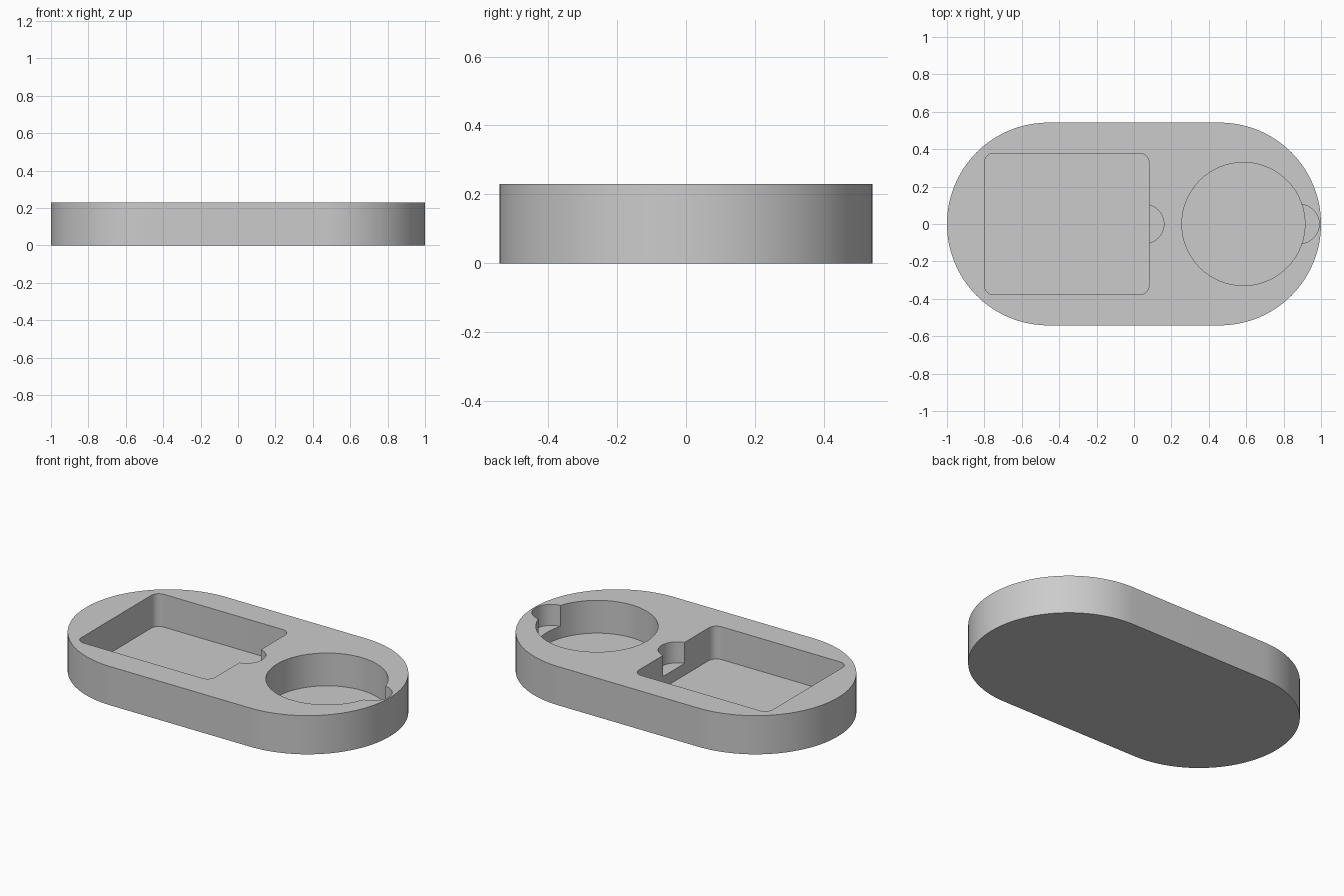
import bpy, bmesh, math

if "Cube" in bpy.data.objects:
    bpy.data.objects.remove(bpy.data.objects["Cube"], do_unlink=True)

HEIGHT = 0.23
POCKET_FLOOR = 0.035
NOTCH_FLOOR = 0.105
ABOVE = HEIGHT + 0.1

grey = bpy.data.materials.new("plain grey")
grey.use_nodes = True
colour = (0.6, 0.6, 0.6, 1)
grey.diffuse_color = colour
grey.node_tree.nodes["Principled BSDF"].inputs["Base Color"].default_value = colour


def rounded_block(name, cx, cy, half_x, half_y, radius, z0, z1, steps=24):
    """Upright prism with a rounded-rectangle outline; full radius gives a round."""
    bm = bmesh.new()
    outline = []
    corners = [(1, 1), (-1, 1), (-1, -1), (1, -1)]
    for quarter, (sx, sy) in enumerate(corners):
        for i in range(steps + 1):
            a = (quarter + i / steps) * math.pi / 2
            outline.append(bm.verts.new((
                cx + sx * (half_x - radius) + radius * math.cos(a),
                cy + sy * (half_y - radius) + radius * math.sin(a), z0)))
    bmesh.ops.remove_doubles(bm, verts=outline, dist=1e-5)
    bm.verts.ensure_lookup_table()
    base = bm.faces.new(bm.verts[:])
    top = bmesh.ops.extrude_face_region(bm, geom=[base])["geom"]
    bmesh.ops.translate(bm, vec=(0, 0, z1 - z0),
                        verts=[v for v in top if isinstance(v, bmesh.types.BMVert)])
    bmesh.ops.recalc_face_normals(bm, faces=bm.faces[:])
    mesh = bpy.data.meshes.new(name)
    bm.to_mesh(mesh)
    bm.free()
    mesh.materials.append(grey)
    obj = bpy.data.objects.new(name, mesh)
    bpy.context.collection.objects.link(obj)
    return obj


def round_block(name, cx, radius, z0):
    return rounded_block(name, cx, 0, radius, radius, radius, z0, ABOVE)


# Tray body with rounded ends
tray = rounded_block("tray", 0, 0, 1, 0.542, 0.542, 0, HEIGHT, steps=32)

# Recesses: square pocket, round pocket and a shallower finger notch beside each
cutters = [
    rounded_block("square_pocket", -0.36, 0, 0.44, 0.378, 0.05,
                  POCKET_FLOOR, ABOVE, steps=8),
    round_block("round_pocket", 0.585, 0.329, POCKET_FLOOR),
    round_block("square_pocket_notch", 0.0555, 0.1045, NOTCH_FLOOR),
    round_block("round_pocket_notch", 0.8855, 0.1045, NOTCH_FLOOR),
]

bpy.ops.object.select_all(action="DESELECT")
tray.select_set(True)
bpy.context.view_layer.objects.active = tray
for cutter in cutters:
    cutter.hide_render = True
    cut = tray.modifiers.new(cutter.name, "BOOLEAN")
    cut.operation = "DIFFERENCE"
    cut.solver = "EXACT"
    cut.object = cutter
    bpy.ops.object.modifier_apply(modifier=cut.name)
    bpy.data.objects.remove(cutter, do_unlink=True)

bpy.ops.object.shade_smooth_by_angle(angle=math.radians(30))
